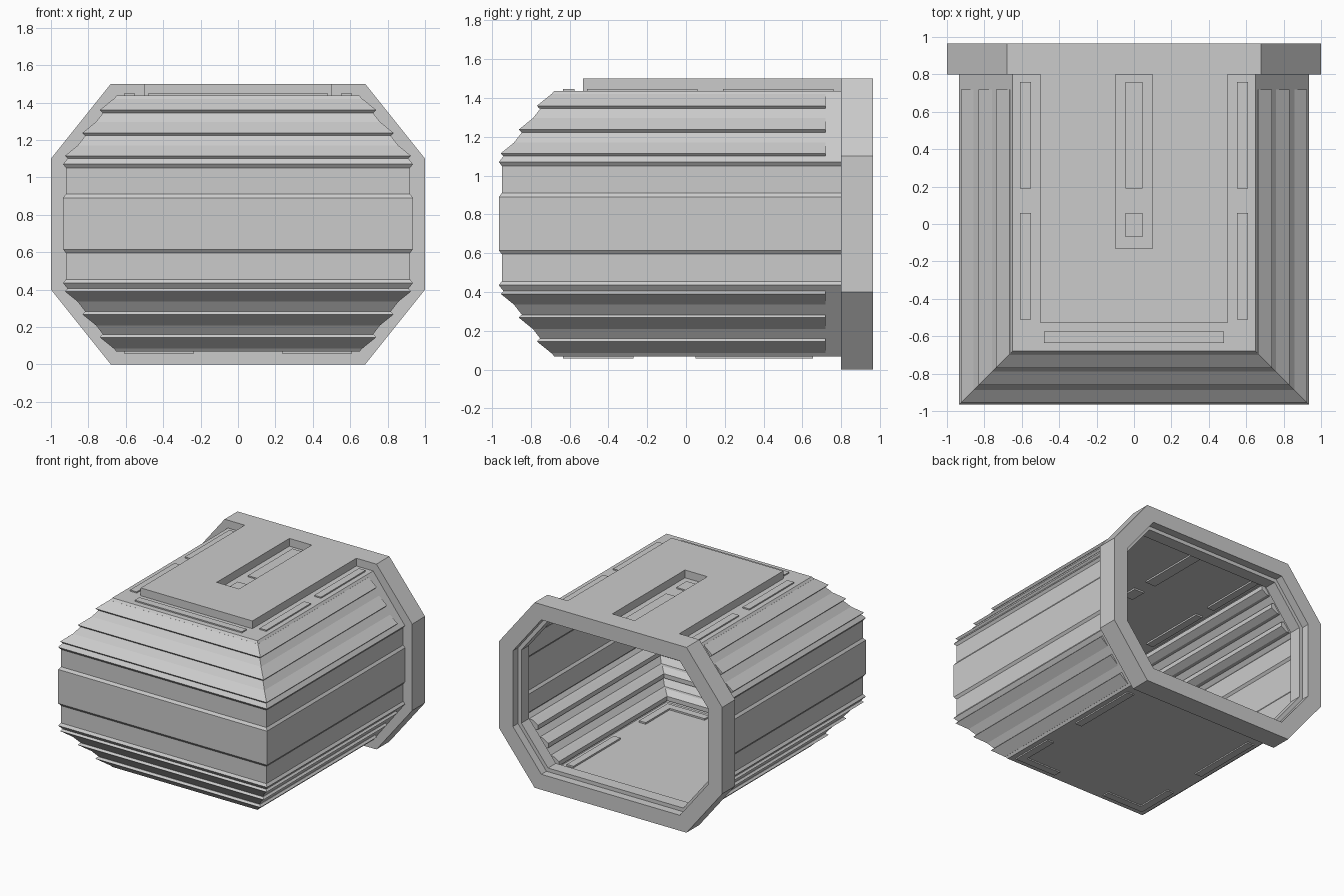
import bpy, bmesh

if "Cube" in bpy.data.objects:
    bpy.data.objects.remove(bpy.data.objects["Cube"])

MID = 1.505  # z -> MID - z mirrors the profile top to bottom


def make(name, verts, faces, thickness=0):
    me = bpy.data.meshes.new(name)
    me.from_pydata(verts, [], faces)
    bm = bmesh.new()
    bm.from_mesh(me)
    bmesh.ops.recalc_face_normals(bm, faces=bm.faces)
    bm.to_mesh(me)
    bm.free()
    ob = bpy.data.objects.new(name, me)
    bpy.context.collection.objects.link(ob)
    if thickness:
        m = ob.modifiers.new("wall", 'SOLIDIFY')
        m.thickness = thickness
        m.offset = -1
    return ob


def sweep(profile, y_end, closed):
    """Sweep a (half width, z) profile along right side, front and left side."""
    n = len(profile)
    verts = []
    for k in range(4):
        for d, z in profile:
            verts.append((d if k < 2 else -d, y_end if k in (0, 3) else -(d + 0.03), z))
    faces = []
    for k in range(3):
        for i in range(n if closed else n - 1):
            j = (i + 1) % n
            faces.append((k*n + i, k*n + j, (k+1)*n + j, (k+1)*n + i))
    return verts, faces


def prism(name, pts, z0, z1):
    n = len(pts)
    verts = [(x, y, z) for z in (z0, z1) for x, y in pts]
    faces = [tuple(range(n)), tuple(range(n, 2*n))]
    faces += [(i, (i+1) % n, n + (i+1) % n, n + i) for i in range(n)]
    return make(name, verts, faces)


def slab(name, x0, x1, y0, y1, z0, z1):
    return prism(name, [(x0, y0), (x1, y0), (x1, y1), (x0, y1)], z0, z1)


def octagon(inset):
    """Octagon in x, z moved inward by inset."""
    x, z = 1 - inset, 1.5 - inset
    c = 0.752 - inset * 0.512
    q = [(x, (c - 0.4*x) / 0.32), ((c - 0.32*z) / 0.4, z)]
    half = q + [(-a, b) for a, b in reversed(q)]
    return half + [(a, 1.5 - b) for a, b in
                   [(-q[0][0], q[0][1]), (-q[1][0], q[1][1]), q[1], q[0]]]


def ring(name, outer, inner, y0, y1):
    loops = [(outer, y0), (outer, y1), (inner, y1), (inner, y0)]
    verts = [(x, y, z) for ins, y in loops for x, z in octagon(ins)]
    faces = [(k*8 + i, k*8 + (i+1) % 8, (k+1) % 4*8 + (i+1) % 8, (k+1) % 4*8 + i)
             for k in range(4) for i in range(8)]
    return make(name, verts, faces)


# Body shell: banded walls with sloped shoulders, closed top and bottom
upper = [(0.935, 0.89), (0.92, 0.91), (0.92, 1.05), (0.935, 1.07), (0.65, 1.437)]
profile = [(d, MID - z) for d, z in reversed(upper)] + upper
verts, faces = sweep(profile, 0.81, False)
n = len(profile)
faces += [(0, n, 2*n, 3*n), (n-1, 2*n - 1, 3*n - 1, 4*n - 1)]
make("body_shell", verts, faces, 0.01)

# Ribs running around the shoulders, mirrored below
section = [(0, 0), (0.074, -0.06), (0.06, -0.075), (0.02, -0.075), (-0.03, -0.045), (-0.03, -0.01)]
for i in range(3):
    rib = [(0.665 + 0.093*i + a, 1.42 - 0.1225*i + b) for a, b in section]
    for side, prof in (("upper", rib), ("lower", [(d, MID - z) for d, z in rib])):
        v, f = sweep(prof, 0.72, True)
        m = len(prof)
        f += [tuple(range(m)), tuple(range(3*m, 4*m))]
        make(f"{side}_rib_{i+1}", v, f)

# Octagonal back frame with a recessed lip
ring("back_frame", 0, 0.125, 0.80, 0.965)
ring("frame_lip", 0.12, 0.155, 0.80, 0.90)

# Raised roof plate with open slot
prism("roof_plate", [(-0.5, -0.53), (0.5, -0.53), (0.5, 0.8), (0.1, 0.8), (0.1, -0.13),
                     (-0.1, -0.13), (-0.1, 0.8), (-0.5, 0.8)], 1.432, 1.5)

# Thin roof strips
slab("roof_strip_front", -0.48, 0.48, -0.635, -0.575, 1.415, 1.447)
for y0, y1 in ((0.19, 0.76), (-0.51, 0.06)):
    for s in (-1, 1):
        slab("roof_strip_side", s*0.58 - 0.03, s*0.58 + 0.03, y0, y1, 1.415, 1.447)
slab("slot_strip_long", -0.045, 0.045, 0.19, 0.76, 1.415, 1.447)
slab("slot_strip_short", -0.045, 0.045, -0.07, 0.06, 1.415, 1.447)

# Floor pads: straight bars at the back, corner pieces at the front
for s in (-1, 1):
    slab("floor_bar", s*0.58 - 0.03, s*0.58 + 0.03, 0.05, 0.655, 0.058, 0.09)
    corner = [(0.61, -0.635), (0.61, -0.27), (0.55, -0.27), (0.55, -0.575), (0.235, -0.575), (0.235, -0.635)]
    prism("floor_corner", [(s*x, y) for x, y in corner], 0.058, 0.09)
